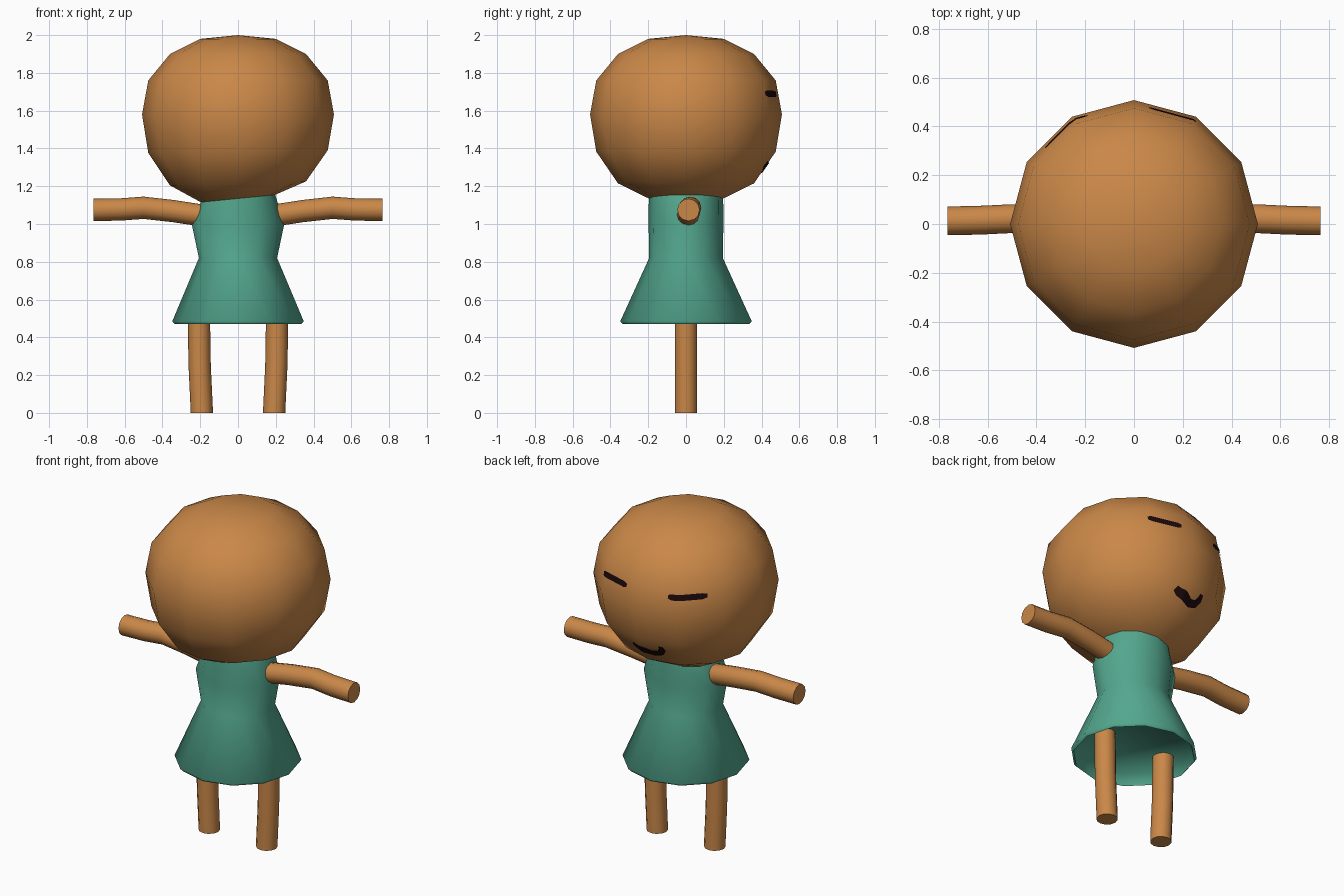
import bpy, bmesh, math
from mathutils import Vector
from mathutils.bvhtree import BVHTree

if "Cube" in bpy.data.objects:
    bpy.data.objects.remove(bpy.data.objects["Cube"])


def material(name, color):
    m = bpy.data.materials.new(name)
    m.diffuse_color = (*color, 1)
    m.use_nodes = True
    m.node_tree.nodes["Principled BSDF"].inputs["Base Color"].default_value = m.diffuse_color
    return m


SKIN = material("warm_skin", (0.59, 0.245, 0.065))
TEAL = material("teal_cloth", (0.087, 0.385, 0.27))
DARK = material("dark_ink", (0.012, 0.003, 0.004))


def finish(bm, name, mat, angle):
    bmesh.ops.recalc_face_normals(bm, faces=bm.faces)
    me = bpy.data.meshes.new(name)
    bm.to_mesh(me)
    bm.free()
    me.materials.append(mat)
    ob = bpy.data.objects.new(name, me)
    bpy.context.collection.objects.link(ob)
    bpy.ops.object.select_all(action='DESELECT')
    ob.select_set(True)
    bpy.context.view_layer.objects.active = ob
    bpy.ops.object.shade_smooth_by_angle(angle=math.radians(angle))
    return ob


def loft(name, rings, mat, angle=60, cap_start=False, cap_end=False):
    """Bridge rings of points; a one-point ring makes a pole."""
    bm = bmesh.new()
    vs = [[bm.verts.new(p) for p in r] for r in rings]
    for a, b in zip(vs, vs[1:]):
        n = max(len(a), len(b))
        for i in range(n):
            j = (i + 1) % n
            if len(a) == 1:
                bm.faces.new((a[0], b[i], b[j]))
            else:
                bm.faces.new((a[i], b[i], b[j], a[j]))
    if cap_start:
        bm.faces.new(vs[0])
    if cap_end:
        bm.faces.new(vs[-1])
    return finish(bm, name, mat, angle)


def flat_ring(z, rx, ry, tilt=0, cx=0, cy=0, n=12):
    """Ring around the z axis, tilted by slope along x."""
    out = []
    for i in range(n):
        a = math.tau * i / n
        x = rx * math.cos(a)
        out.append((cx + x, cy + ry * math.sin(a), z + tilt * x))
    return out


def side_ring(x, y, z, r, n=12):
    """Ring around the x axis."""
    return [(x, y + r * math.cos(math.tau * i / n), z + r * math.sin(math.tau * i / n))
            for i in range(n)]


# Head, narrowing into the neck
head_profile = [(1.98, .20, 0), (1.90, .36, 0), (1.76, .475, 0), (1.58, .508, 0),
                (1.383, .475, .015), (1.215, .36, .03), (1.135, .197, .1)]
head = loft("head", [[(0, 0, 2.0)]] + [flat_ring(z, r, r, t) for z, r, t in head_profile],
            SKIN, angle=90)

# Dress with a recessed underside
dress_profile = [(1.135, .197, .197, .1), (1.0, .245, .198, 0), (.82, .207, .195, 0),
                 (.485, .348, .348, 0), (.47, .335, .335, 0), (.535, .31, .31, 0)]
loft("dress", [flat_ring(z, rx, ry, t) for z, rx, ry, t in dress_profile],
     TEAL, angle=75, cap_end=True)

# Arms and legs
arm_path = [(.19, .01, 1.045), (.34, .018, 1.068), (.50, .022, 1.086),
            (.62, .016, 1.077), (.745, .013, 1.075), (.765, .013, 1.075)]
for side, label in ((-1, "left"), (1, "right")):
    loft(label + "_arm", [side_ring(side * x, y, z, .059) for x, y, z in arm_path],
         SKIN, cap_end=True)
    leg_path = [(.56, .208), (.25, .203), (.02, .192), (0, .192)]
    loft(label + "_leg", [flat_ring(z, .059, .059, 0, side * x) for z, x in leg_path],
         SKIN, cap_end=True)

# Drawn face marks, laid on the back-facing (+y) side of the head
hm = head.data
tree = BVHTree.FromPolygons([v.co.copy() for v in hm.vertices],
                            [list(p.vertices) for p in hm.polygons])


def on_head(x, z):
    hit, normal, _, _ = tree.ray_cast(Vector((x, 2, z)), Vector((0, -1, 0)))
    if normal.y < 0:
        normal = -normal
    return hit + normal * 0.005


def stroke(name, path, steps=5):
    """Ribbon along (x, z, width) points, following the head surface."""
    pts = []
    for a, b in zip(path, path[1:]):
        for k in range(steps):
            t = k / steps
            pts.append([p + (q - p) * t for p, q in zip(a, b)])
    pts.append(list(path[-1]))
    bm = bmesh.new()
    rows = []
    for i, (x, z, w) in enumerate(pts):
        p, q = pts[max(i - 1, 0)], pts[min(i + 1, len(pts) - 1)]
        d = Vector((q[0] - p[0], q[1] - p[1])).normalized()
        rows.append([bm.verts.new(on_head(x - d.y * w * s, z + d.x * w * s))
                     for s in (-.5, 0, .5)])
    for a, b in zip(rows, rows[1:]):
        for i in range(2):
            bm.faces.new((a[i], b[i], b[i + 1], a[i + 1]))
    bm.normal_update()
    # Face outward from the head
    if sum(f.normal.y for f in bm.faces) < 0:
        bmesh.ops.reverse_faces(bm, faces=bm.faces)
    me = bpy.data.meshes.new(name)
    bm.to_mesh(me)
    bm.free()
    me.materials.append(DARK)
    bpy.context.collection.objects.link(bpy.data.objects.new(name, me))


stroke("right_eye", [(.25, 1.69, .02), (.235, 1.69, .034), (.08, 1.687, .034), (.06, 1.687, .02)])
stroke("left_eye", [(-.19, 1.675, .02), (-.21, 1.673, .034), (-.34, 1.675, .034), (-.36, 1.677, .02)])
stroke("mouth", [(.055, 1.325, .03), (.03, 1.31, .04), (-.01, 1.30, .05), (-.06, 1.285, .04),
                 (-.105, 1.295, .035), (-.125, 1.325, .035), (-.127, 1.35, .025)])
